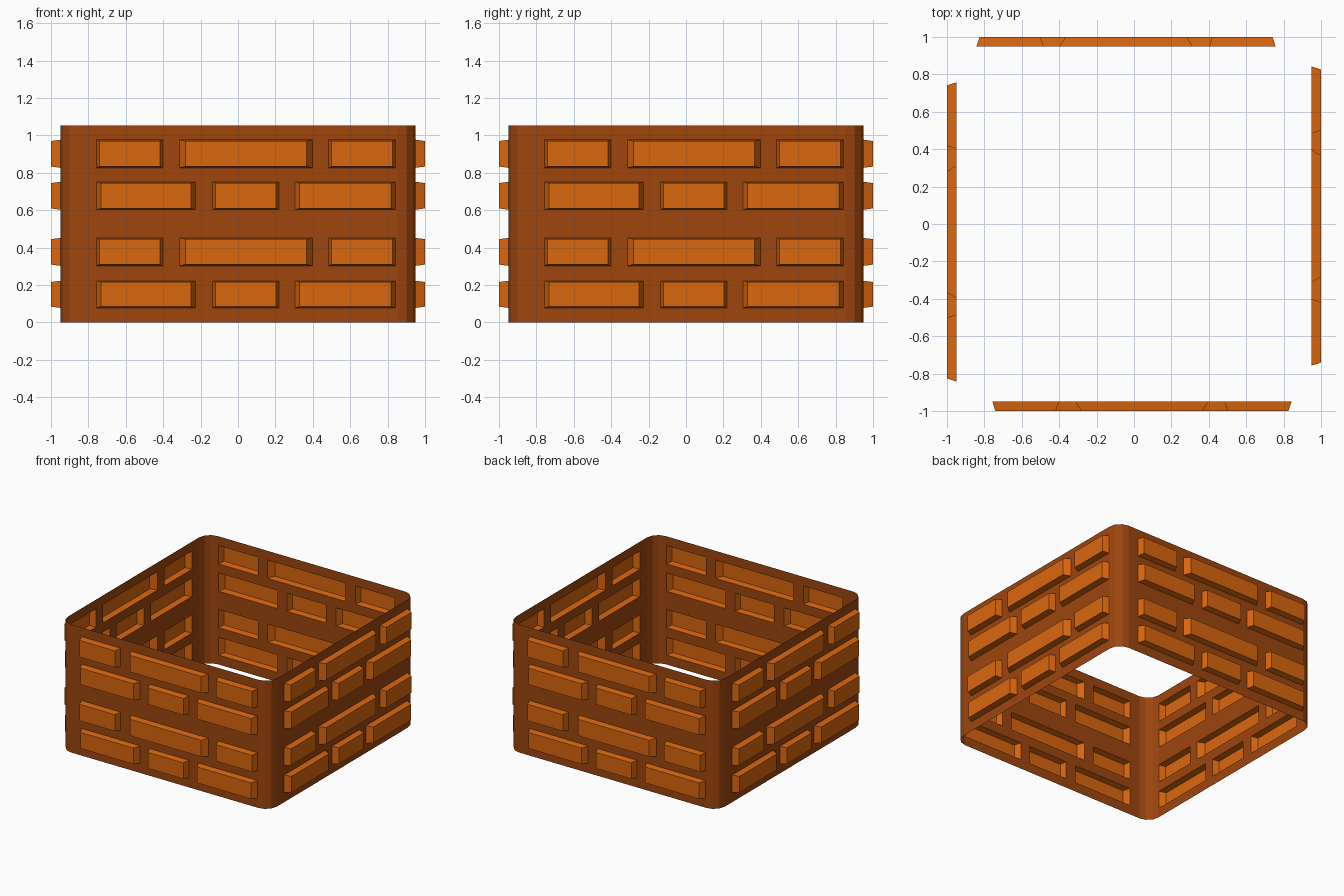
import bpy, bmesh, math
from mathutils import Matrix, Vector

if "Cube" in bpy.data.objects:
    bpy.data.objects.remove(bpy.data.objects["Cube"])

HALF, OUT, HEIGHT = 0.95, 0.05, 1.053   # wall plane, brick depth, wall height
RADIUS, SEGS = 0.10, 3                  # rounded corners
TAPER = 0.91                            # brick front is slightly smaller than its base

def material(name, colour):
    m = bpy.data.materials.new(name)
    m.diffuse_color = (*colour, 1)
    m.use_nodes = True
    m.node_tree.nodes["Principled BSDF"].inputs["Base Color"].default_value = m.diffuse_color
    return m

mortar = material("brown mortar", (0.342, 0.061, 0.0048))
orange = material("orange brick", (0.70, 0.135, 0.0045))

# brick courses: height range and the horizontal spans of the bricks
course_a = [(-0.757, -0.227), (-0.136, 0.219), (0.304, 0.842)]
course_b = [(-0.757, -0.402), (-0.313, 0.398), (0.484, 0.842)]
courses = [((0.078, 0.223), course_a), ((0.303, 0.452), course_b),
           ((0.603, 0.752), course_a), ((0.827, 0.977), course_b)]

def face(bm, pts, rot):
    return bm.faces.new([bm.verts.new(rot @ Vector(p)) for p in pts])

def panel(bm, x0, x1, z0, z1, rot):
    face(bm, [(x0, -HALF, z0), (x1, -HALF, z0), (x1, -HALF, z1), (x0, -HALF, z1)], rot)

def brick(bm, x0, x1, z0, z1, rot):
    # open-backed tapered block, so it reads as a recess from inside
    cx, cz = (x0 + x1) / 2, (z0 + z1) / 2
    base = [(x0, -HALF, z0), (x1, -HALF, z0), (x1, -HALF, z1), (x0, -HALF, z1)]
    top = [(cx + (x - cx) * TAPER, -HALF - OUT, cz + (z - cz) * TAPER) for x, _, z in base]
    face(bm, top, rot)
    for i in range(4):
        j = (i + 1) % 4
        face(bm, [base[i], base[j], top[j], top[i]], rot)

def finish(bm, name, mat):
    bmesh.ops.remove_doubles(bm, verts=bm.verts, dist=1e-5)
    me = bpy.data.meshes.new(name)
    bm.to_mesh(me)
    bm.free()
    me.materials.append(mat)
    bpy.context.collection.objects.link(bpy.data.objects.new(name, me))

wall, bricks = bmesh.new(), bmesh.new()
edge = HALF - RADIUS
for side in range(4):
    rot = Matrix.Rotation(side * math.pi / 2, 4, 'Z')
    z = 0
    for (z0, z1), spans in courses:
        panel(wall, -edge, edge, z, z0, rot)        # mortar band under the course
        x = -edge
        for x0, x1 in spans:
            panel(wall, x, x0, z0, z1, rot)         # mortar joint between bricks
            brick(bricks, x0, x1, z0, z1, rot)
            x = x1
        panel(wall, x, edge, z0, z1, rot)
        z = z1
    panel(wall, -edge, edge, z, HEIGHT, rot)
    # rounded corner at the right end of this side
    arc = [(edge + RADIUS * math.sin(a), -edge - RADIUS * math.cos(a))
           for a in (math.pi / 2 * i / SEGS for i in range(SEGS + 1))]
    for (ax, ay), (bx, by) in zip(arc, arc[1:]):
        face(wall, [(ax, ay, 0), (bx, by, 0), (bx, by, HEIGHT), (ax, ay, HEIGHT)], rot)

finish(wall, "wall_shell", mortar)
finish(bricks, "raised_bricks", orange)
